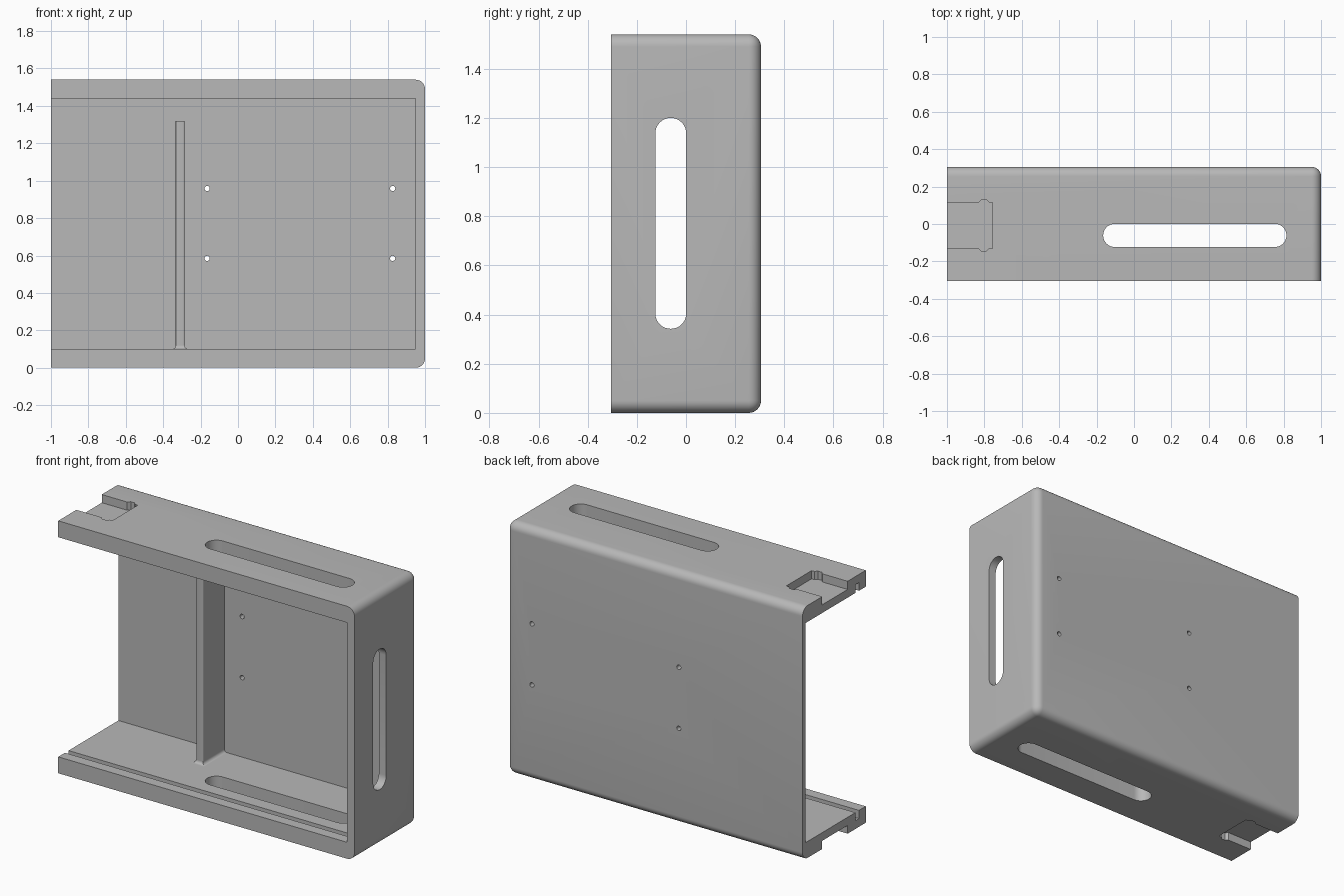
import bpy, bmesh, math
from mathutils import Vector, Matrix

default = bpy.data.objects.get("Cube")
if default:
    bpy.data.objects.remove(default, do_unlink=True)

H, D, WALL, SIDE = 1.54, 0.305, 0.10, 0.05
BACK = 0.275  # inner face of the back wall

grey = bpy.data.materials.new("plain grey")
grey.use_nodes = True
tone = (0.48, 0.48, 0.48, 1)
grey.diffuse_color = tone
grey.node_tree.nodes["Principled BSDF"].inputs["Base Color"].default_value = tone


def add_object(name, bm):
    bmesh.ops.recalc_face_normals(bm, faces=bm.faces)
    mesh = bpy.data.meshes.new(name)
    bm.to_mesh(mesh)
    bm.free()
    obj = bpy.data.objects.new(name, mesh)
    mesh.materials.append(grey)
    bpy.context.collection.objects.link(obj)
    return obj


def box(lo, hi):
    bm = bmesh.new()
    lo, hi = Vector(lo), Vector(hi)
    bmesh.ops.create_cube(bm, size=1)
    for v in bm.verts:
        v.co = Vector(((v.co[i] + 0.5) * (hi[i] - lo[i]) + lo[i]) for i in range(3))
    return bm


def prism(points, axis, start, end):
    """Extrude a 2D outline along an axis (0 = x, 1 = y, 2 = z)."""
    def place(p, depth):
        co = list(p)
        co.insert(axis, depth)
        return co
    bm = bmesh.new()
    face = bm.faces.new([bm.verts.new(place(p, start)) for p in points])
    moved = bmesh.ops.extrude_face_region(bm, geom=[face])["geom"]
    shift = Vector(place((0, 0), end - start))
    bmesh.ops.translate(bm, vec=shift, verts=[g for g in moved if isinstance(g, bmesh.types.BMVert)])
    return bm


def stadium(u0, u1, v, r, n=16):
    """Long hole outline with round ends; u0 and u1 are the arc centres."""
    pts = []
    for centre, turn in ((u1, -math.pi / 2), (u0, math.pi / 2)):
        for i in range(n + 1):
            a = turn + math.pi * i / n
            pts.append((centre + r * math.cos(a), v + r * math.sin(a)))
    return pts


def bevel(bm, rule, radius, segments):
    edges = [e for e in bm.edges if rule(*(v.co for v in e.verts))]
    bmesh.ops.bevel(bm, geom=edges, offset=radius, segments=segments, profile=0.5, affect='EDGES')


def finish(obj):
    bpy.ops.object.select_all(action='DESELECT')
    obj.select_set(True)
    bpy.context.view_layer.objects.active = obj
    bpy.ops.object.shade_smooth_by_angle(angle=math.radians(30))


# Outer block, rounded around the back and the closed end
bm = box((-1, -D, 0), (1, D, H))
bevel(bm, lambda a, b: (a.y > 0.3 and b.y > 0.3 and max(a.x, b.x) > 0.9)
      or (a.x > 0.9 and b.x > 0.9 and abs(a.z - b.z) < 0.1), 0.05, 8)
case = add_object("open_case", bm)

# Cavity, open to the front and to the right end
cutters = [box((-1.2, -0.5, WALL), (1 - SIDE, BACK, H - WALL))]

# Panel grooves, long slots and latch recesses in the floor and the roof
for low, high, outer in ((0.05, 0.2, False), (H - 0.2, H - 0.05, False)):
    cutters.append(box((-1.2, -0.24, low), (1 - SIDE, -0.205, high)))
slot = stadium(-0.103, 0.753, -0.061, 0.062)
latch = [(-1.2, 0.115), (-0.83, 0.115), (-0.815, 0.13), (-0.79, 0.13), (-0.775, 0.115), (-0.757, 0.115)]
latch += [(x, -0.015 - y) for x, y in reversed(latch)]
for low, high in ((-0.1, 0.2), (H - 0.2, H + 0.1)):
    cutters.append(prism(slot, 2, low, high))
for low, high in ((-0.1, 0.05), (H - 0.05, H + 0.1)):
    cutters.append(prism(latch, 2, low, high))

# Slot in the closed end
side_slot = [(v, u) for u, v in stadium(0.405, 1.137, -0.062, 0.063)]
cutters.append(prism(side_slot, 0, 0.8, 1.2))

# Four screw holes in the back
for x in (-0.165, 0.827):
    for z in (0.585, 0.958):
        cutters.append(prism(stadium(x, x, z, 0.014, 8), 1, 0.2, 0.4))

helpers = []
for i, bm in enumerate(cutters):
    bmesh.ops.remove_doubles(bm, verts=bm.verts, dist=1e-5)
    helper = add_object(f"cutter_{i}", bm)
    helper.hide_render = True
    helpers.append(helper)
    mod = case.modifiers.new(f"cut_{i}", 'BOOLEAN')
    mod.operation, mod.solver, mod.object = 'DIFFERENCE', 'EXACT', helper
bpy.context.view_layer.update()
cut_mesh = bpy.data.meshes.new_from_object(case.evaluated_get(bpy.context.evaluated_depsgraph_get()))
case.modifiers.clear()
case.data = cut_mesh
for helper in helpers:
    bpy.data.objects.remove(helper, do_unlink=True)
finish(case)

# Upright divider rib on the back wall, with softened front edges
RIB_L, RIB_R, RIB_F = -0.333, -0.285, 0.07
bm = box((RIB_L, RIB_F, WALL - 0.01), (RIB_R, BACK + 0.01, 1.32))
bevel(bm, lambda a, b: a.y < 0.1 and b.y < 0.1 and abs(a.z - b.z) > 0.5, 0.008, 4)
finish(add_object("divider_rib", bm))

# Flared fillet where the rib meets the floor
R = 0.018
bm = bmesh.new()
rings = []
for i in range(7):
    a = math.pi / 2 * i / 6
    out, z = R * (1 - math.sin(a)), WALL + R * (1 - math.cos(a))
    corners = ((RIB_L - out, RIB_F - out), (RIB_R + out, RIB_F - out),
               (RIB_R + out, BACK + 0.005), (RIB_L - out, BACK + 0.005))
    rings.append([bm.verts.new((x, y, z)) for x, y in corners])
for below, above in zip(rings, rings[1:]):
    for k in range(4):
        n = (k + 1) % 4
        bm.faces.new((below[k], below[n], above[n], above[k]))
bm.faces.new(rings[0])
bm.faces.new(rings[-1])
finish(add_object("rib_base_fillet", bm))
